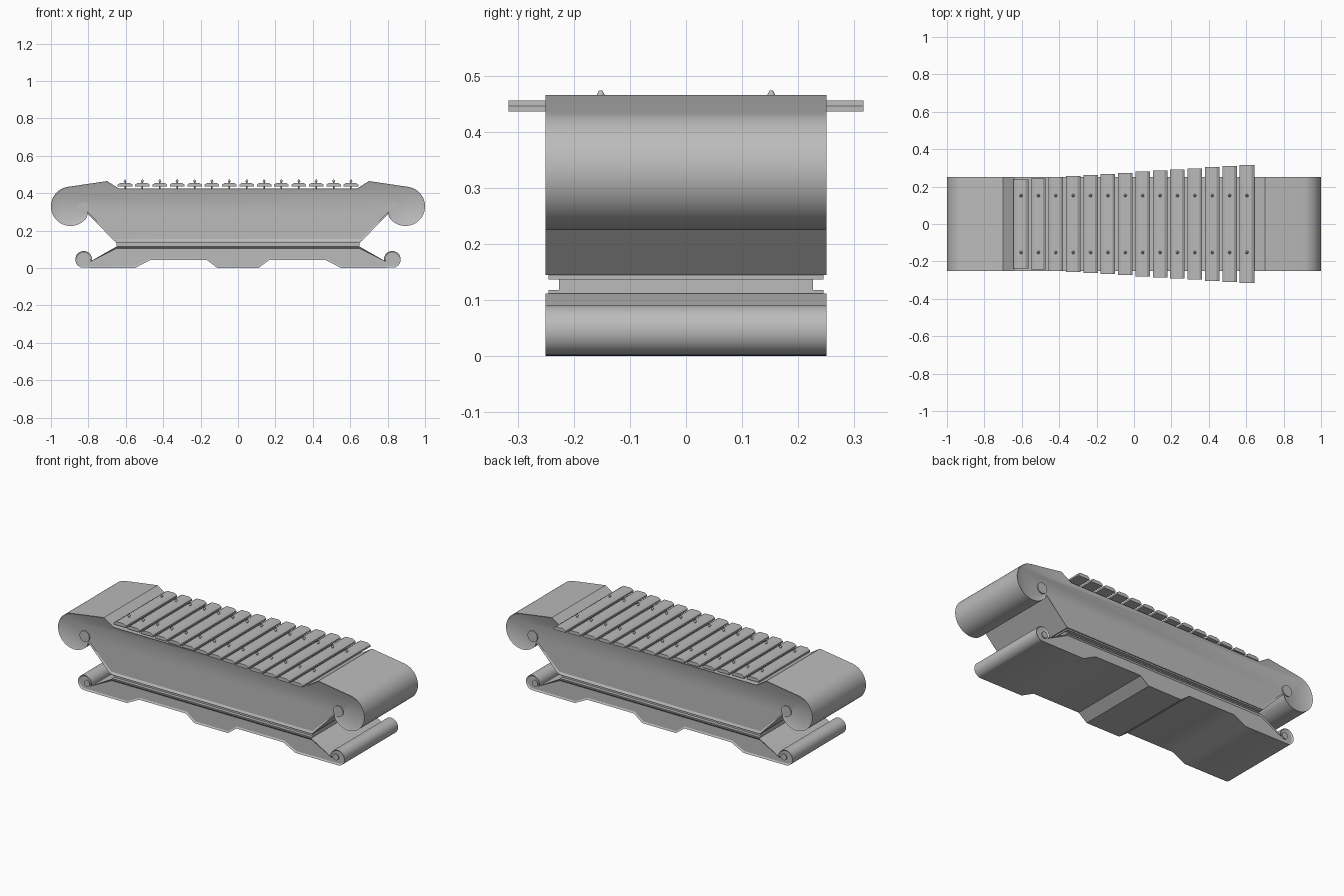
import bpy, bmesh
from math import cos, sin, radians
from mathutils import Matrix

cube = bpy.data.objects.get("Cube")
if cube:
    bpy.data.objects.remove(cube)

grey = bpy.data.materials.new("neutral grey")
grey.use_nodes = True
GREY = (0.5, 0.5, 0.5, 1)
grey.diffuse_color = GREY
grey.node_tree.nodes["Principled BSDF"].inputs["Base Color"].default_value = GREY


def finish(bm, name):
    bmesh.ops.recalc_face_normals(bm, faces=bm.faces)
    mesh = bpy.data.meshes.new(name)
    bm.to_mesh(mesh)
    bm.free()
    mesh.materials.append(grey)
    obj = bpy.data.objects.new(name, mesh)
    bpy.context.collection.objects.link(obj)
    bpy.ops.object.select_all(action="DESELECT")
    obj.select_set(True)
    bpy.context.view_layer.objects.active = obj
    bpy.ops.object.shade_smooth_by_angle(angle=radians(30))
    return obj


def arc(cx, cz, r, start, end, steps):
    angles = [radians(start + (end - start) * i / steps) for i in range(steps + 1)]
    return [(cx + r * cos(a), cz + r * sin(a)) for a in angles]


def mirrored(half):
    return half + [(-x, z) for x, z in reversed(half)]


def prism(name, profile, half_depth, x=0, rim=0, recess=0):
    """Extrude an x-z profile along y, optionally sinking a panel in both ends."""
    bm = bmesh.new()
    front = bm.faces.new([bm.verts.new((x + px, -half_depth, pz)) for px, pz in profile])
    moved = bmesh.ops.extrude_face_region(bm, geom=[front], use_keep_orig=True)["geom"]
    verts = [v for v in moved if isinstance(v, bmesh.types.BMVert)]
    bmesh.ops.translate(bm, verts=verts, vec=(0, 2 * half_depth, 0))
    bmesh.ops.recalc_face_normals(bm, faces=bm.faces)
    if rim:
        caps = [f for f in bm.faces if abs(f.normal.y) > 0.9]
        bmesh.ops.inset_region(bm, faces=caps, thickness=rim, depth=-recess)
    return finish(bm, name)


def slab(name, half_x, half_y, low, high):
    return prism(name, mirrored([(half_x, low), (half_x, high)]), half_y)


# Resonator case with rolled ends
case = [(0.635, 0.424), (0.70, 0.465)]
case += arc(0.895, 0.33, 0.105, 82, -145, 32)
case += [(0.803, 0.29), (0.662, 0.145)]
prism("resonator_case", mirrored(case), 0.25, rim=0.011, recess=0.006)
slab("case_lower_lip", 0.655, 0.245, 0.137, 0.147)

# Recessed neck between case and foot
slab("neck", 0.65, 0.226, 0.11, 0.142)

# Foot with small rolled ends and a scalloped underside
foot = [(0.655, 0.112), (0.788, 0.036)]
foot += arc(0.825, 0.046, 0.045, 190, -80, 26)
foot += [(0.55, 0.001), (0.47, 0.042), (0.165, 0.042), (0.11, 0.0)]
prism("foot", mirrored(foot), 0.25, rim=0.009, recess=0.006)
slab("foot_upper_lip", 0.65, 0.245, 0.106, 0.118)

# Scroll eyes at the ends of the rolls
for side, word in ((1, "left"), (-1, "right")):
    prism(f"{word}_case_scroll_eye", arc(0.828 * side, 0.32, 0.032, 0, 345, 23), 0.25)
    prism(f"{word}_foot_scroll_eye", arc(0.812 * side, 0.046, 0.019, 0, 345, 23), 0.25)

# Fourteen chamfered bars, growing longer towards the left, each with two pins
BARS = 14
bar_profile = mirrored([(0.039, 0.436), (0.039, 0.446), (0.024, 0.456)])
pins = bmesh.new()
for i in range(BARS):
    t = i / (BARS - 1)
    x = -0.604 + 1.208 * t
    prism(f"bar_{i + 1}", bar_profile, 0.238 + 0.078 * t, x)
    for y in (-0.152, 0.152):
        for r1, r2, low, high in ((0.004, 0.004, 0.42, 0.465), (0.008, 0.003, 0.464, 0.473)):
            bmesh.ops.create_cone(pins, cap_ends=True, segments=12, radius1=r1, radius2=r2,
                                  depth=high - low,
                                  matrix=Matrix.Translation((x, y, (low + high) / 2)))
finish(pins, "bar_pins")
